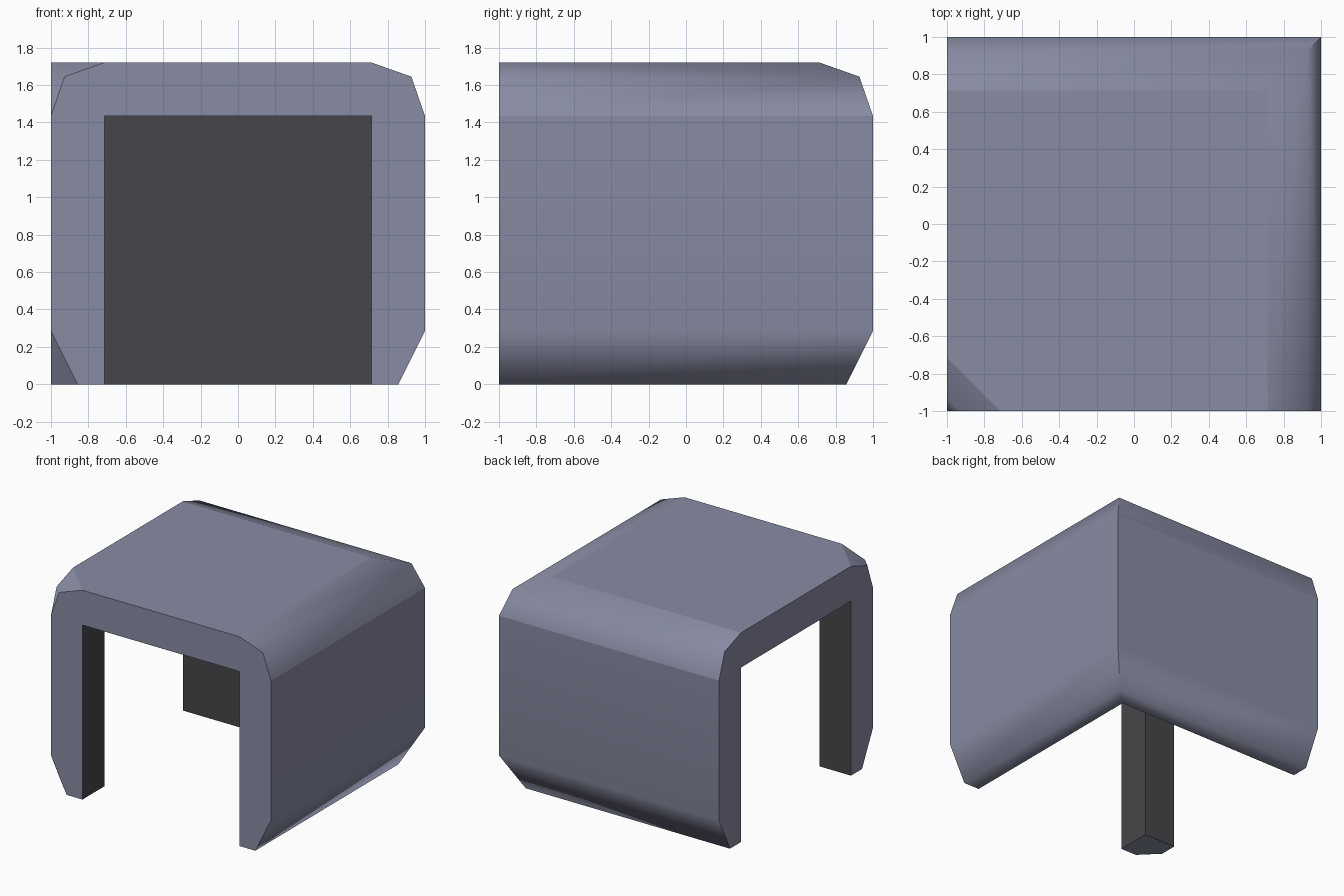
import bpy, bmesh, math
from mathutils import Vector

if "Cube" in bpy.data.objects:
    bpy.data.objects.remove(bpy.data.objects["Cube"])

W, H, T, IN = 1.0, 1.72, 1.434, 0.714   # half width, height, ceiling, inner half width


def material(name, rgb):
    m = bpy.data.materials.new(name)
    m.diffuse_color = (*rgb, 1)
    m.use_nodes = True
    m.node_tree.nodes["Principled BSDF"].inputs["Base Color"].default_value = m.diffuse_color
    return m


def box(name, lo, hi, mat):
    bm = bmesh.new()
    bmesh.ops.create_cube(bm, size=1)
    for v in bm.verts:
        v.co = [l + (c + 0.5) * (h - l) for c, l, h in zip(v.co, lo, hi)]
    me = bpy.data.meshes.new(name)
    bm.to_mesh(me)
    bm.free()
    me.materials.append(mat)
    ob = bpy.data.objects.new(name, me)
    bpy.context.collection.objects.link(ob)
    return ob


outer = material("blue grey shell", (0.25, 0.265, 0.37))
inner = material("dark grey lining", (0.062, 0.062, 0.07))

# Shell block with bevelled right side, back side and front left corner
shell = box("corner_shell", (-W, -W, 0), (W, W, H), outer)
shell.data.materials.append(inner)
bm = bmesh.new()
bm.from_mesh(shell.data)
rim = [[(0.857, 0), (1, 0.286)], [(1, T), (0.927, 1.645)], [(0.927, 1.645), (IN, H)]]
for (s0, z0), (s1, z1) in rim:
    for g, p in [((1, 0), (s0, 0)), ((0, 1), (0, s0)), ((-1, -1), (-(s0 + 1) / 2,) * 2)]:
        n = Vector((g[0] * (z1 - z0), g[1] * (z1 - z0), s0 - s1)).normalized()
        cut = bmesh.ops.bisect_plane(bm, geom=bm.verts[:] + bm.edges[:] + bm.faces[:], dist=1e-5,
                                     plane_co=(*p, z0), plane_no=n, clear_outer=True)
        edges = [e for e in cut["geom_cut"] if isinstance(e, bmesh.types.BMEdge)]
        bmesh.ops.holes_fill(bm, edges=edges, sides=0)
bmesh.ops.recalc_face_normals(bm, faces=bm.faces)
bm.to_mesh(shell.data)
bm.free()

# Hollow out the room, open to the front and to the left
bpy.context.view_layer.objects.active = shell
shell.select_set(True)
for lo, hi in [((-IN, -1.5, -0.5), (IN, IN, T)), ((-1.5, -IN, -0.5), (IN, IN, T))]:
    cutter = box("opening_cutter", lo, hi, inner)
    cutter.hide_render = True
    mod = shell.modifiers.new("opening", "BOOLEAN")
    mod.operation, mod.solver, mod.object = "DIFFERENCE", "EXACT", cutter
    bpy.ops.object.modifier_apply(modifier=mod.name)
    bpy.data.objects.remove(cutter)

# Lining colour on the inside faces, smooth bevels with sharp borders
bm = bmesh.new()
bm.from_mesh(shell.data)
bmesh.ops.remove_doubles(bm, verts=bm.verts, dist=1e-4)
bm.normal_update()


def is_lining(f):
    c, n = f.calc_center_median(), f.normal
    wall = any(abs(abs(n[i]) - 1) < 0.01 and abs(abs(c[i]) - IN) < 0.01 for i in (0, 1))
    return wall or (n.z < -0.99 and c.z > 1)


def flat(f):
    n = f.normal
    return f.material_index == 1 or n.x < -0.9 or n.y < -0.9 or n.z > 0.99


for f in bm.faces:
    f.material_index = 1 if is_lining(f) else 0
    f.smooth = True
for e in bm.edges:
    a = e.calc_face_angle(math.pi)
    border = e.verts[0].co.z > 1 and any(abs(f.normal.z) < 0.01 for f in e.link_faces)
    e.smooth = a < math.radians(70) and not border and not any(flat(f) for f in e.link_faces)
bm.to_mesh(shell.data)
bm.free()
wn = shell.modifiers.new("weighted normals", "WEIGHTED_NORMAL")
wn.keep_sharp = True
